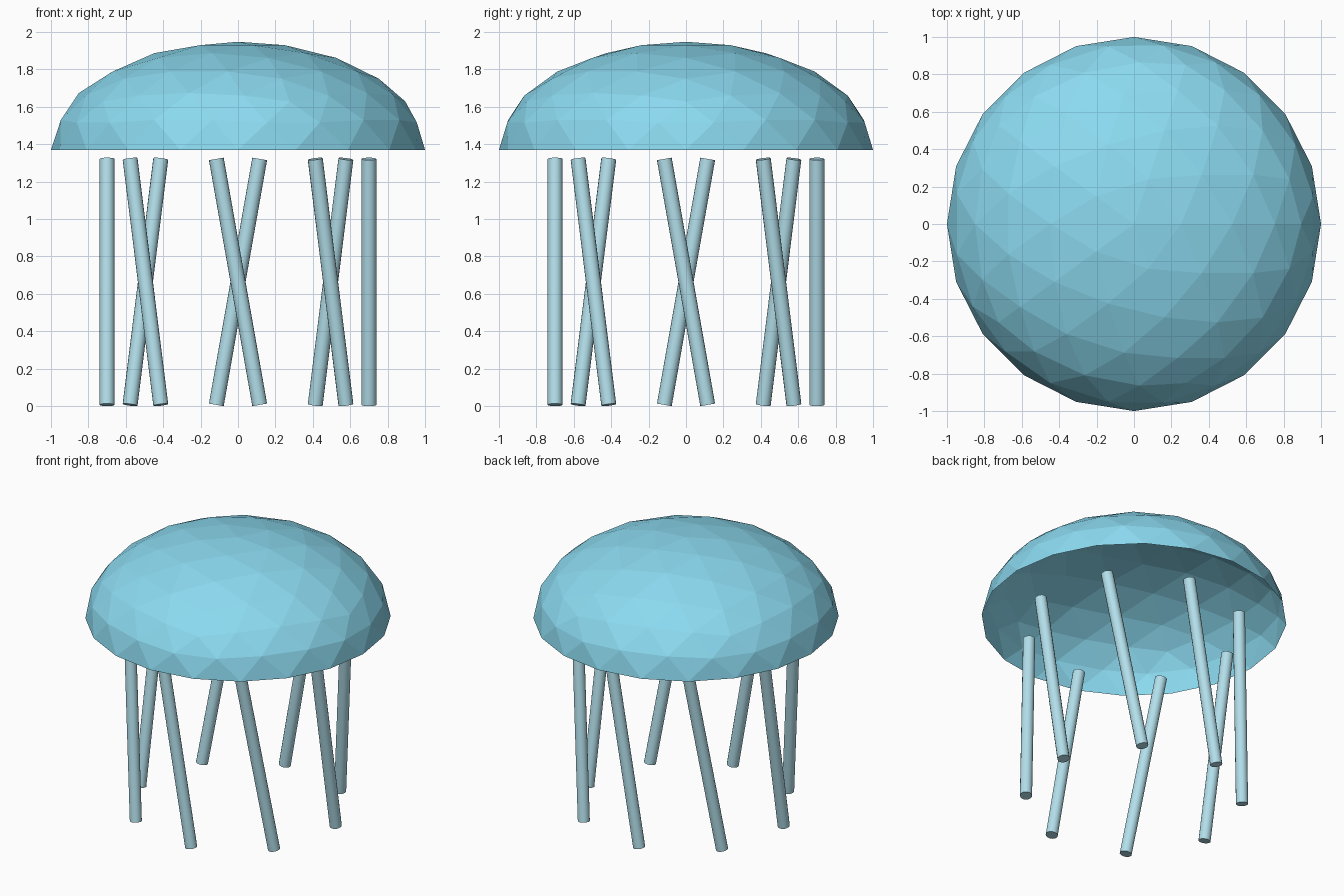
import bpy, bmesh
from math import radians
from mathutils import Matrix

if "Cube" in bpy.data.objects:
    bpy.data.objects.remove(bpy.data.objects["Cube"])

RIM_Z, DOME_H = 1.37, 0.578
LEGS, LEG_RING, LEG_R, LEG_LEN, TILT = 8, 0.70, 0.04, 1.335, radians(10)


def material(name, rgb):
    m = bpy.data.materials.new(name)
    m.diffuse_color = (*rgb, 1)
    m.use_nodes = True
    m.node_tree.nodes["Principled BSDF"].inputs["Base Color"].default_value = m.diffuse_color
    return m


dome_mat = material("sky_blue", (0.26, 0.70, 0.87))
leg_mat = material("pale_blue", (0.45, 0.74, 0.83))

# Dome: open lower half cut away from a faceted icosphere, flattened
bm = bmesh.new()
bmesh.ops.create_icosphere(bm, subdivisions=3, radius=1)
bmesh.ops.bisect_plane(bm, geom=bm.verts[:] + bm.edges[:] + bm.faces[:], dist=1e-4,
                       plane_co=(0, 0, 0), plane_no=(0, 0, 1), clear_inner=True)
bmesh.ops.transform(bm, verts=bm.verts,
                    matrix=Matrix.Translation((0, 0, RIM_Z)) @ Matrix.Diagonal((1, 1, DOME_H, 1)))
mesh = bpy.data.meshes.new("dome")
bm.to_mesh(mesh)
bm.free()
mesh.materials.append(dome_mat)
bpy.context.collection.objects.link(bpy.data.objects.new("dome", mesh))

# Legs: ring of cylinders, each leaning sideways along the ring
for i in range(LEGS):
    bpy.ops.mesh.primitive_cylinder_add(vertices=16, radius=LEG_R, depth=LEG_LEN)
    leg = bpy.context.object
    leg.name = f"leg_{i + 1}"
    leg.matrix_world = (Matrix.Rotation(radians(360 / LEGS * i), 4, 'Z')
                        @ Matrix.Translation((LEG_RING, 0, 0.664))
                        @ Matrix.Rotation(TILT, 4, 'X'))
    leg.data.materials.append(leg_mat)
    bpy.ops.object.shade_smooth_by_angle()
